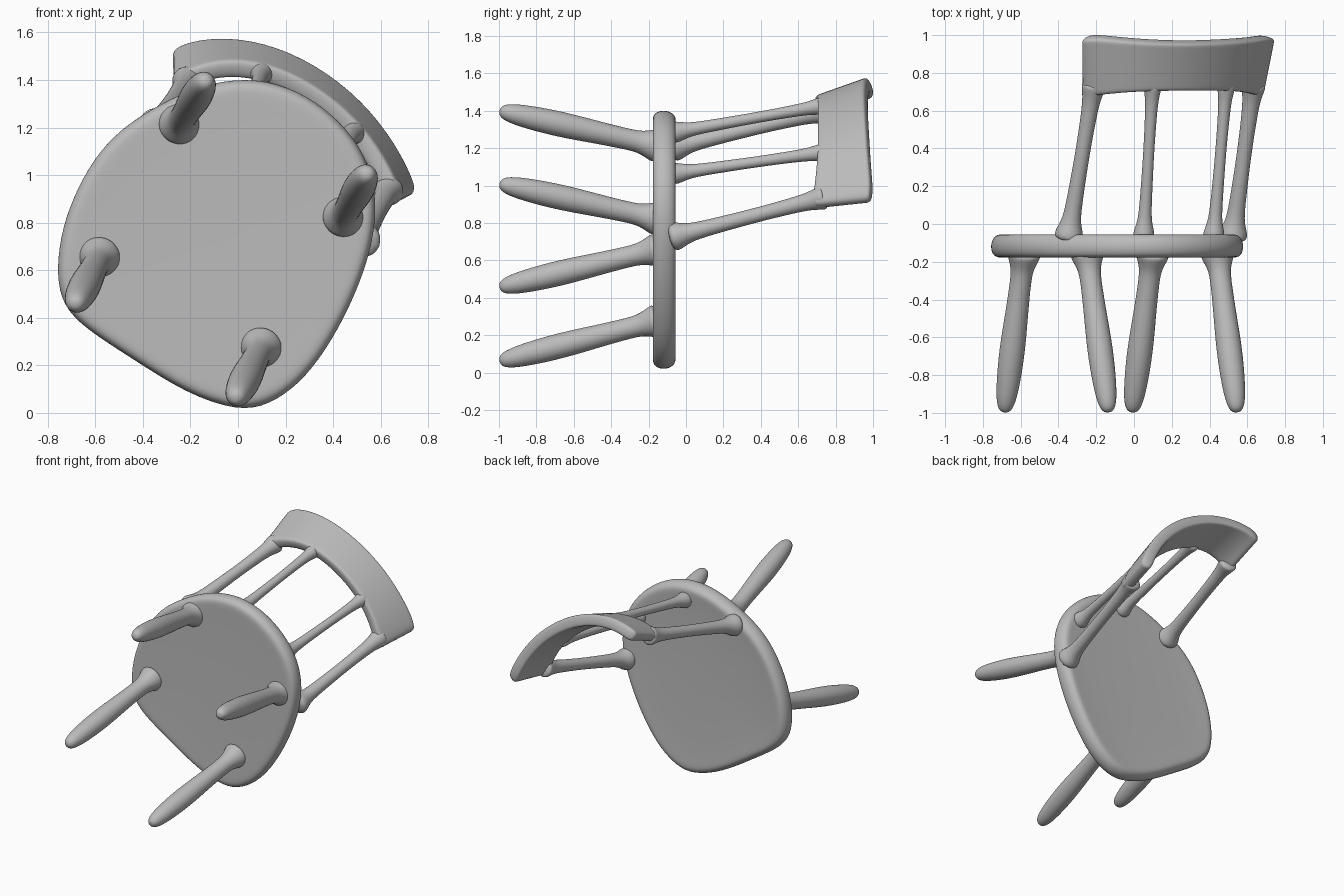
import bpy, bmesh, math
from mathutils import Vector

cube = bpy.data.objects.get("Cube")
if cube:
    bpy.data.objects.remove(cube, do_unlink=True)

grey = bpy.data.materials.new("plain grey")
grey.use_nodes = True
grey.diffuse_color = (0.5, 0.5, 0.5, 1)
grey.node_tree.nodes["Principled BSDF"].inputs["Base Color"].default_value = (0.5, 0.5, 0.5, 1)


def loft(name, rings, closed=True, thickness=0, levels=2):
    """Skin a list of rings; closed rings are capped, open ones form a sheet."""
    bm = bmesh.new()
    rows = [[bm.verts.new(p) for p in ring] for ring in rings]
    n = len(rows[0])
    for a, b in zip(rows, rows[1:]):
        for i in range(n if closed else n - 1):
            j = (i + 1) % n
            bm.faces.new((a[i], a[j], b[j], b[i]))
    if closed:
        bm.faces.new(rows[0])
        bm.faces.new(rows[-1])
    bmesh.ops.recalc_face_normals(bm, faces=bm.faces)
    mesh = bpy.data.meshes.new(name)
    bm.to_mesh(mesh)
    bm.free()
    mesh.materials.append(grey)
    mesh.polygons.foreach_set("use_smooth", [True] * len(mesh.polygons))
    ob = bpy.data.objects.new(name, mesh)
    bpy.context.collection.objects.link(ob)
    if thickness:
        sol = ob.modifiers.new("thickness", "SOLIDIFY")
        sol.thickness, sol.offset = thickness, 0
    sub = ob.modifiers.new("smooth", "SUBSURF")
    sub.levels = sub.render_levels = levels
    return ob


def rod(name, start, end, profile, sides=10):
    """Turned rod; profile holds (position along rod, radius)."""
    start, end = Vector(start), Vector(end)
    d = end - start
    u = d.cross(Vector((1, 0, 0))).normalized()
    w = d.cross(u).normalized()
    angles = [2 * math.pi * i / sides for i in range(sides)]
    return loft(name, [[start + d * t + (u * math.cos(a) + w * math.sin(a)) * r * 1.04
                        for a in angles] for t, r in profile])


# Seat: shield-shaped slab with a rounded rim and slightly dished top
outline = [(0, .005), (.13, .03), (.26, .12), (.37, .26), (.47, .44), (.55, .64), (.585, .82),
           (.575, .97), (.52, 1.12), (.40, 1.26), (.25, 1.36), (.08, 1.41), (-.10, 1.395),
           (-.25, 1.34), (-.38, 1.27), (-.50, 1.19), (-.61, 1.07), (-.70, .90), (-.75, .74),
           (-.765, .58), (-.74, .45), (-.64, .35), (-.45, .23), (-.22, .08)]
cx, cz = -.07, .74
section = [(-.172, .3), (-.176, .85), (-.18, .94), (-.165, .985), (-.12, 1.003), (-.075, .985),
           (-.05, .94), (-.06, .85), (-.068, .3)]
loft("seat", [[(cx + (x - cx) * s, y, cz + (z - cz) * s) for x, z in outline] for y, s in section])

# Legs: splayed, flared into the seat, rounded feet
leg_profile = [(0, .10), (.05, .085), (.11, .062), (.18, .056), (.4, .062), (.62, .071),
               (.82, .064), (.93, .053), (.985, .036), (1, .012)]
legs = {"leg_back_right": ((-.25, 1.21), (-.135, 1.40)),
        "leg_back_left": ((.44, .82), (.545, 1.01)),
        "leg_front_right": ((-.58, .66), (-.685, .455)),
        "leg_front_left": ((.10, .28), (-.01, .06))}
for name, ((x0, z0), (x1, z1)) in legs.items():
    rod(name, (x0, -.14, z0), (x1, -.997, z1), leg_profile)

# Back spindles: (x, z) at the seat, (x, z) at the top rail, radius
spindles = [((-.35, 1.20), (-.21, 1.40), .043), ((.05, 1.28), (.10, 1.43), .032),
            ((.42, 1.06), (.49, 1.18), .032), ((.52, .72), (.635, .94), .043)]
for i, ((x0, z0), (x1, z1), r) in enumerate(spindles):
    rod("back_spindle_%d" % (i + 1), (x0, -.09, z0), (x1, .75, z1),
        [(0, r * 2), (.07, r * 1.7), (.13, r * 1.1), (.3, r), (.55, r * .9), (.8, r),
         (.9, r * 1.15), (.96, r * 1.5), (1, r * 1.6)])

# Top rail: curved plate leaning outwards, ends drawn in to round the corners
lower = [(-.26, 1.36), (-.22, 1.40), (-.08, 1.45), (.10, 1.44), (.30, 1.35), (.47, 1.21),
         (.58, 1.06), (.64, .93), (.66, .88)]
upper = [(-.27, 1.49), (-.22, 1.525), (-.09, 1.55), (.10, 1.53), (.31, 1.44), (.50, 1.29),
         (.63, 1.12), (.70, .98), (.72, .91)]
y_low = [.69, .68, .70, .71, .71, .71, .70, .68, .69]
y_top = [.985, 1.0, .985, .97, .965, .975, .985, 1.0, .985]
rows = []
for v in (0, .1, .4, .7, .92, 1):
    rows.append([(a[0] + (b[0] - a[0]) * v, y0 + (y1 - y0) * v, a[1] + (b[1] - a[1]) * v)
                 for a, b, y0, y1 in zip(lower, upper, y_low, y_top)])
loft("top_rail", rows, closed=False, thickness=.08)
